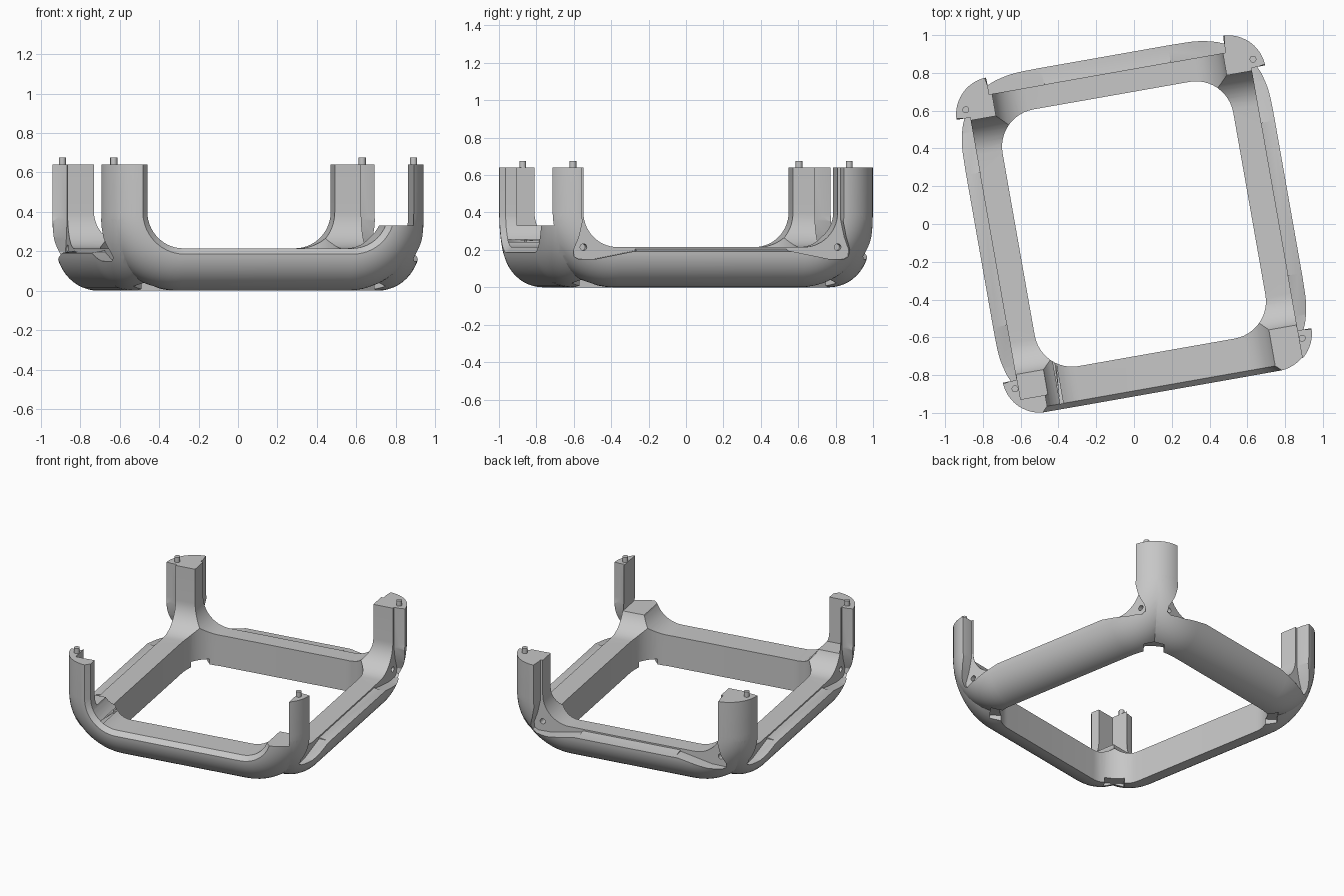
import bpy, bmesh, math
from mathutils import Matrix

if "Cube" in bpy.data.objects:
    bpy.data.objects.remove(bpy.data.objects["Cube"])

grey = bpy.data.materials.new("grey_plastic")
grey.diffuse_color = (0.57, 0.57, 0.57, 1)
grey.use_nodes = True
grey.node_tree.nodes["Principled BSDF"].inputs["Base Color"].default_value = grey.diffuse_color
TOP = 0.64


def make(name, bm):
    """Turn a closed bmesh into an object with outward normals."""
    bmesh.ops.recalc_face_normals(bm, faces=bm.faces)
    if bm.calc_volume(signed=True) < 0:
        bmesh.ops.reverse_faces(bm, faces=bm.faces)
    me = bpy.data.meshes.new(name)
    bm.to_mesh(me)
    bm.free()
    ob = bpy.data.objects.new(name, me)
    bpy.context.collection.objects.link(ob)
    return ob


def loft(name, rings, axis):
    """Solid through outlines; each ring is (sweep position, [(a, b), ...])."""
    place = {'X': lambda s, a, b: (a, s, b),
             'Y': lambda s, a, b: (s, a, b),
             'Z': lambda s, a, b: (a, b, s)}[axis]
    bm = bmesh.new()
    loops = [[bm.verts.new(place(s, a, b)) for a, b in pts] for s, pts in rings]
    n = len(loops[0])
    for p, q in zip(loops, loops[1:]):
        for i in range(n):
            bm.faces.new((p[i], p[(i + 1) % n], q[(i + 1) % n], q[i]))
    bm.faces.new(loops[0])
    bm.faces.new(loops[-1])
    return make(name, bm)


def trough(half, zb, r, e=0.0, n=14):
    """U outline with rounded lower corners, grown outward by e."""
    half, zb, r = half + e, zb - e, r + e
    right = [(half - r + r * math.sin(math.pi / 2 * i / n),
              zb + r - r * math.cos(math.pi / 2 * i / n)) for i in range(n + 1)]
    right.append((half, 0.9))
    return right + [(-u, z) for u, z in reversed(right)]


def boolean(target, tool, op):
    m = target.modifiers.new("cut", 'BOOLEAN')
    m.operation, m.solver, m.object = op, 'EXACT', tool
    dg = bpy.context.evaluated_depsgraph_get()
    dg.update()
    me = bpy.data.meshes.new_from_object(target.evaluated_get(dg))
    target.modifiers.clear()
    target.data = me
    bpy.data.objects.remove(tool)


def box(name, x0, x1, y0, y1, z0, z1):
    base = [(x0, y0), (x1, y0), (x1, y1), (x0, y1)]
    return loft(name, [(z0, base), (z1, base)], 'Z')


def cylinder(name, r, depth, matrix, seg=20):
    bm = bmesh.new()
    bmesh.ops.create_cone(bm, cap_ends=True, segments=seg, radius1=r, radius2=r,
                          depth=depth, matrix=matrix)
    return make(name, bm)


# Outer envelope: four quarter-round tubes that bend up at both ends
R = 0.2
HX, HY = 0.83, 0.90


def tube(name, axis, sign):
    half, inner, centre = (HX, 0.45, HY - R) if axis == 'X' else (HY, 0.40, HX - R)
    rings = [(sign * inner, trough(half, 0, 0.4))]
    for i in range(13):
        a = math.radians(88) * i / 12
        rings.append((sign * (centre + R * math.sin(a)),
                      trough(half, 0, 0.4, -R * (1 - math.cos(a)))))
    return loft(name, rings, axis)


envelope = tube("envelope", 'X', -1)
for axis, sign in (('Y', 1), ('X', 1), ('Y', -1)):
    boolean(envelope, tube("tube", axis, sign), 'UNION')

# Body block with a rounded opening, then hollowed into four corner posts
frame = box("corner_post_frame", -1.2, 1.2, -1.2, 1.2, -0.1, TOP)
opening = []
for k, (sx, sy) in enumerate(((1, 1), (-1, 1), (-1, -1), (1, -1))):
    for i in range(13):
        a = math.pi / 2 * (k + i / 12)
        opening.append((sx * 0.42 + 0.2 * math.cos(a), sy * 0.49 + 0.2 * math.sin(a)))
boolean(frame, loft("opening", [(-0.3, opening), (1.0, opening)], 'Z'), 'DIFFERENCE')
for axis, half in (('X', 0.62), ('Y', 0.69)):
    shape = trough(half, 0.215, 0.185)
    boolean(frame, loft("trough", [(-1.5, shape), (1.5, shape)], axis), 'DIFFERENCE')
boolean(frame, envelope, 'INTERSECT')

# Bevelled lip on the front bar, stepped ledges on the other three
lips = (('X', -1, 0.62, 0.86, 0.93, -0.01, 0.06), ('X', 1, 0.62, 0.81, 0.94, 0.010, 0.030),
        ('Y', 1, 0.69, 0.757, 0.87, 0.010, 0.030), ('Y', -1, 0.69, 0.757, 0.87, 0.010, 0.030))
for axis, sign, half, s0, s1, e0, e1 in lips:
    rings = [(sign * s0, trough(half, 0.215, 0.185, e0)),
             (sign * s1, trough(half, 0.215, 0.185, e1))]
    boolean(frame, loft("lip", rings, axis), 'DIFFERENCE')

# Flat recesses beside the posts, each with a screw hole
recess = [(0.706, 0.8), (0.706, 0.36), (0.725, 0.27), (0.75, 0.2), (0.745, 0.165),
          (0.72, 0.15), (0.63, 0.152), (0.41, 0.196), (0.41, 0.8)]
for axis, sign, wall, shift in (('Y', 1, 0.756, 0), ('Y', -1, 0.756, 0), ('X', 1, 0.809, 0.07)):
    for end in (1, -1):
        pts = [(end * (u - shift), z) for u, z in recess]
        boolean(frame, loft("recess", [(sign * wall, pts), (sign * 1.1, pts)], axis), 'DIFFERENCE')
        u = end * (0.69 - shift)
        if axis == 'Y':
            m = Matrix.Translation((sign * wall, u, 0.215)) @ Matrix.Rotation(math.pi / 2, 4, 'Y')
        else:
            m = Matrix.Translation((u, sign * wall, 0.215)) @ Matrix.Rotation(math.pi / 2, 4, 'X')
        boolean(frame, cylinder("screw_hole", 0.018, 0.1, m), 'DIFFERENCE')

# Shallow pockets under the inner corners
for sx in (1, -1):
    for sy in (1, -1):
        cx, cy, d = sx * 0.56, sy * 0.63, 0.09
        diamond = [(cx + d, cy), (cx, cy + d), (cx - d, cy), (cx, cy - d)]
        boolean(frame, loft("pocket", [(-0.1, diamond), (0.045, diamond)], 'Z'), 'DIFFERENCE')

# Lowered steps in the two front posts
boolean(frame, box("step", 0.4, 0.754, -1.1, -0.55, 0.33, 0.9), 'DIFFERENCE')
boolean(frame, box("step", -0.752, -0.4, -0.81, -0.55, 0.33, 0.9), 'DIFFERENCE')

# Locating pins on the post tops
parts = [frame]
for sx, lx in ((1, "right"), (-1, "left")):
    for sy, ly in ((1, "back"), (-1, "front")):
        m = Matrix.Translation((sx * 0.772, sy * 0.75, 0.65))
        parts.append(cylinder(f"pin_{ly}_{lx}", 0.018, 0.05, m))

# Turn everything, colour and shade
turn = Matrix.Rotation(math.radians(10), 4, 'Z')
for ob in parts:
    ob.data.transform(turn)
    ob.data.materials.clear()
    ob.data.materials.append(grey)
    for p in ob.data.polygons:
        p.material_index = 0
    bpy.ops.object.select_all(action='DESELECT')
    ob.select_set(True)
    bpy.context.view_layer.objects.active = ob
    bpy.ops.object.shade_smooth_by_angle(angle=math.radians(20))
